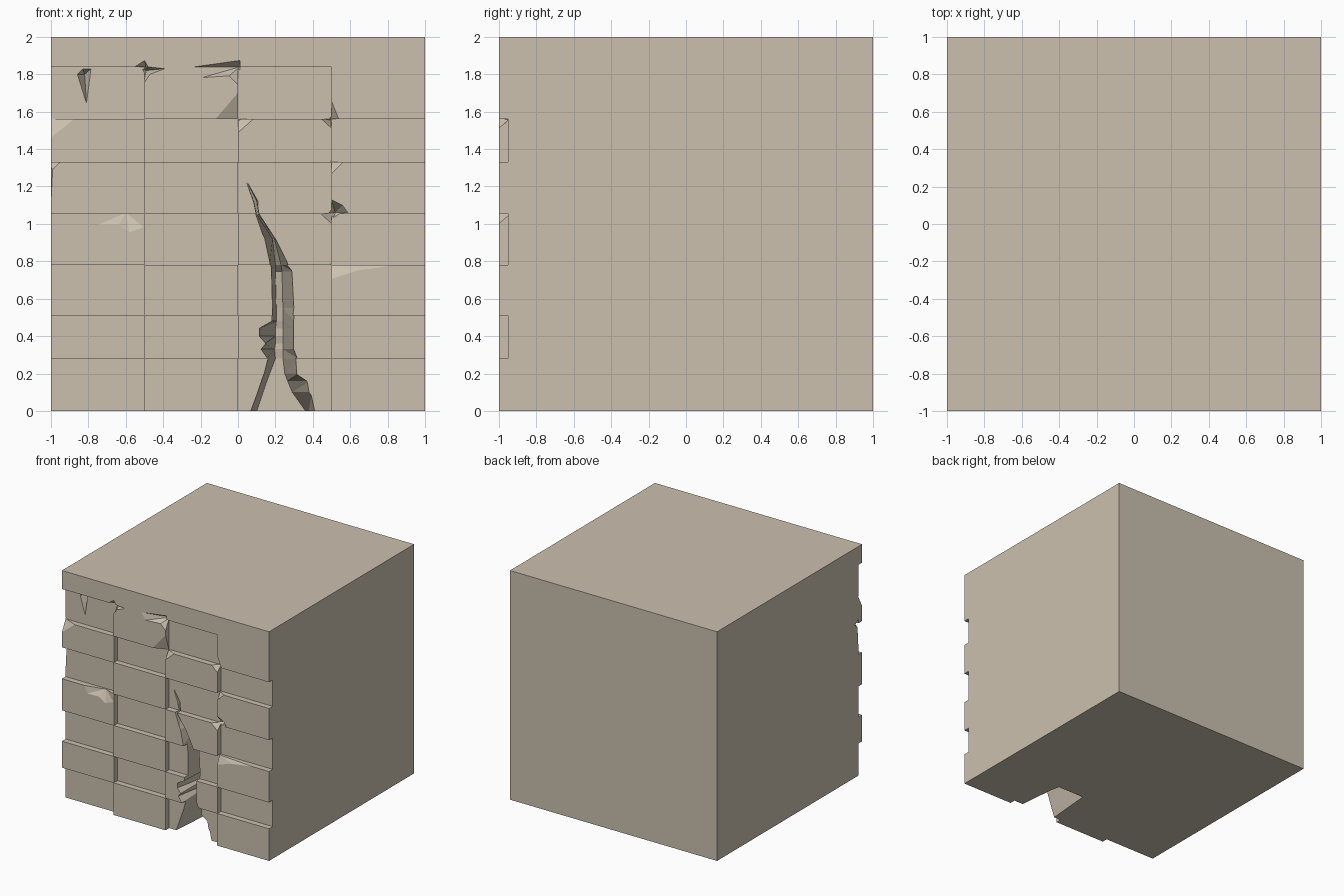
import bpy, bmesh

stone = bpy.data.materials.new("sandstone")
stone.diffuse_color = (0.6, 0.53, 0.43, 1)


def box(bm, x0, x1, y0, y1, z0, z1):
    vs = bmesh.ops.create_cube(bm, size=1)["verts"]
    for v in vs:
        v.co = ((x0 + x1) / 2 + v.co.x * (x1 - x0),
                (y0 + y1) / 2 + v.co.y * (y1 - y0),
                (z0 + z1) / 2 + v.co.z * (z1 - z0))


def make(name, bm):
    bmesh.ops.recalc_face_normals(bm, faces=bm.faces[:])
    me = bpy.data.meshes.new(name)
    bm.to_mesh(me)
    bm.free()
    ob = bpy.data.objects.new(name, me)
    bpy.context.collection.objects.link(ob)
    return ob


def carve(target, cutter, self_cross=False):
    cutter.hide_render = True
    m = target.modifiers.new("carve", "BOOLEAN")
    m.operation, m.solver, m.object = "DIFFERENCE", "EXACT", cutter
    m.use_self = self_cross
    bpy.context.view_layer.objects.active = target
    bpy.ops.object.modifier_apply(modifier=m.name)
    bpy.data.objects.remove(cutter)


# solid wall block
bm = bmesh.new()
box(bm, -1, 1, -1, 1, 0, 2)
wall = make("brick_wall_block", bm)
wall.data.materials.append(stone)

# recessed bricks in a checkerboard on the front
rows = [0, .28, .51, .78, 1.055, 1.33, 1.56, 1.84]
cols = [-1, -.5, 0, .5, 1]
e = 0.0004
bm = bmesh.new()
for r in range(7):
    for c in range(4):
        if (r + c) % 2 == 0:
            box(bm, cols[c] + (e if c else -.1), cols[c + 1] - (e if c < 3 else -.1),
                -1.1, -.95, rows[r] + (e if r else -.1), rows[r + 1] - e)
carve(wall, make("recess_cutter", bm))

# large crack: z, front left/right x, back left/right x, back y
levels = [
    (-.02, .055, .42, .095, .375, -.54), (.10, .10, .395, .135, .29, -.54),
    (.16, .12, .385, .155, .265, -.54), (.20, .135, .325, .17, .25, -.54),
    (.28, .155, .32, .20, .24, -.54), (.33, .12, .30, .195, .24, -.55),
    (.36, .145, .30, .20, .24, -.55), (.40, .11, .30, .20, .24, -.56),
    (.44, .11, .30, .20, .24, -.56), (.48, .18, .30, .205, .24, -.57),
    (.55, .18, .31, .205, .24, -.58), (.745, .175, .30, .20, .235, -.62),
    (.78, .17, .27, .20, .23, -.66), (.92, .14, .20, .185, .195, -.75),
    (1.05, .095, .115, .10, .11, -.88), (1.12, .08, .12, .085, .10, -.91),
    (1.22, .045, .052, .047, .05, -.94)]
bm = bmesh.new()
rings = [[bm.verts.new(p) for p in ((lf, -1.02, z), (rf, -1.02, z), (rb, yb, z), (lb, yb, z))]
         for z, lf, rf, lb, rb, yb in levels]
bm.faces.new(rings[0])
bm.faces.new(rings[-1])
for a, b in zip(rings, rings[1:]):
    for i in range(4):
        j = (i + 1) % 4
        bm.faces.new((a[i], a[j], b[j], b[i]))
bmesh.ops.triangulate(bm, faces=bm.faces[:])
carve(wall, make("crack_cutter", bm))

# chips: surface y, deepest point, outline in x and z
F, R = -1.002, -.952
chips = [
    (R, (-.82, -.88, 1.80), [(-.86, 1.80), (-.83, 1.83), (-.785, 1.83), (-.81, 1.64)]),
    (F, (-.49, -.93, 1.82), [(-.56, 1.835), (-.5, 1.875), (-.48, 1.84), (-.39, 1.83), (-.47, 1.80), (-.51, 1.74)]),
    (F, (.01, -.94, 1.84), [(-.24, 1.84), (.01, 1.875), (.01, 1.73), (-.05, 1.79), (-.2, 1.78)]),
    (F, (.01, -.95, 1.555), [(-.13, 1.555), (.01, 1.555), (.01, 1.72)]),
    (F, (.495, -.94, 1.555), [(.44, 1.565), (.5, 1.66), (.54, 1.56), (.5, 1.51)]),
    (F, (-1.01, -.94, 1.57), [(-1.01, 1.57), (-.86, 1.57), (-1.01, 1.45)]),
    (F, (-.005, -.95, 1.565), [(-.005, 1.565), (.09, 1.565), (-.005, 1.48)]),
    (F, (.495, -.95, 1.335), [(.495, 1.335), (.57, 1.335), (.495, 1.26)]),
    (R, (-1.02, -.88, 1.33), [(-1.02, 1.38), (-.95, 1.33), (-.99, 1.29), (-1.0, 1.1), (-1.02, 1.1)]),
    (F, (-.6, -.96, 1.06), [(-.8, 1.06), (-.76, .99), (-.64, .99), (-.58, .95), (-.5, .98), (-.5, 1.06)]),
    (F, (.52, -.91, 1.06), [(.44, 1.055), (.5, 1.0), (.59, 1.06), (.56, 1.1), (.5, 1.13)]),
    (F, (.495, -.965, .785), [(.495, .785), (.495, .70), (.65, .75), (.9, .785)])]
for y, apex, outline in chips:
    bm = bmesh.new()
    tip = bm.verts.new(apex)
    rim = [bm.verts.new((x, y, z)) for x, z in outline]
    bm.faces.new(rim)
    for a, b in zip(rim, rim[1:] + rim[:1]):
        bm.faces.new((a, b, tip))
    carve(wall, make("chip_cutter", bm))
